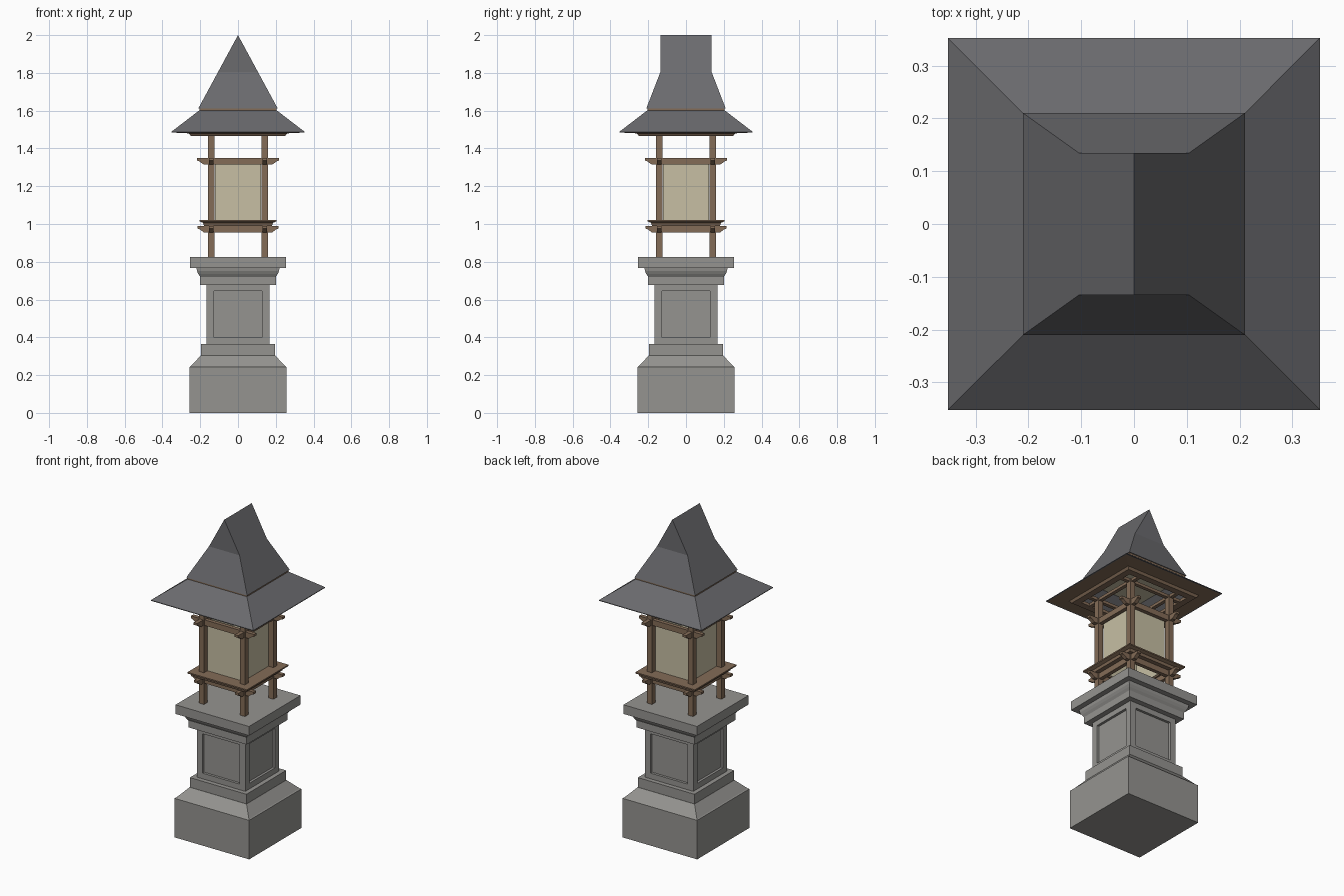
import bpy, bmesh
from math import pi
from mathutils import Matrix, Vector

cube = bpy.data.objects.get("Cube")
if cube:
    bpy.data.objects.remove(cube, do_unlink=True)


def material(name, r, g, b):
    m = bpy.data.materials.new(name)
    m.use_nodes = True
    m.diffuse_color = (r, g, b, 1)
    bsdf = next(n for n in m.node_tree.nodes if n.type == 'BSDF_PRINCIPLED')
    bsdf.inputs["Base Color"].default_value = (r, g, b, 1)
    return m


stone = material("stone", 0.30, 0.295, 0.28)
slate = material("roof slate", 0.145, 0.145, 0.155)
wood = material("brown wood", 0.23, 0.15, 0.095)
paper = material("cream paper", 0.57, 0.52, 0.37)


def finish(bm, name, mat, recalc=True):
    if recalc:
        bmesh.ops.recalc_face_normals(bm, faces=bm.faces)
    mesh = bpy.data.meshes.new(name)
    bm.to_mesh(mesh)
    bm.free()
    mesh.materials.append(mat)
    ob = bpy.data.objects.new(name, mesh)
    bpy.context.collection.objects.link(ob)
    return ob


def square_loft(name, mat, profile, closed=False):
    """Sweep (half width, height) points around a square; closed makes a frame."""
    bm = bmesh.new()
    rings = [[bm.verts.new((sx * h, sy * h, z))
              for sx, sy in ((-1, -1), (1, -1), (1, 1), (-1, 1))]
             for h, z in profile]
    pairs = list(zip(rings, rings[1:]))
    if closed:
        pairs.append((rings[-1], rings[0]))
    else:
        bm.faces.new(rings[0][::-1])
        bm.faces.new(rings[-1])
    for a, b in pairs:
        for i in range(4):
            j = (i + 1) % 4
            bm.faces.new((a[i], a[j], b[j], b[i]))
    return finish(bm, name, mat)


def box(name, mat, center, size):
    bm = bmesh.new()
    bmesh.ops.create_cube(bm, size=1)
    bmesh.ops.scale(bm, vec=size, verts=bm.verts)
    bmesh.ops.translate(bm, vec=center, verts=bm.verts)
    return finish(bm, name, mat)


def shaped_beam(name, outline, width, offset, turn):
    """Extrude a mirrored half outline (distance, height) into a beam."""
    bm = bmesh.new()
    points = outline + [(-x, z) for x, z in reversed(outline)]
    face = bm.faces.new([bm.verts.new((x, offset - width / 2, z)) for x, z in points])
    out = bmesh.ops.extrude_face_region(bm, geom=[face])
    moved = [v for v in out["geom"] if isinstance(v, bmesh.types.BMVert)]
    bmesh.ops.translate(bm, vec=(0, width, 0), verts=moved)
    bmesh.ops.rotate(bm, matrix=Matrix.Rotation(turn, 3, 'Z'), verts=bm.verts)
    return finish(bm, name, wood)


# Stone pedestal
square_loft("pedestal_base", stone, [(0.257, 0), (0.257, 0.243), (0.25, 0.247), (0.196, 0.305)])
square_loft("pedestal_plinth", stone, [(0.195, 0.30), (0.195, 0.365)])
shaft = square_loft("pedestal_shaft", stone, [(0.167, 0.36), (0.167, 0.685)])
bm = bmesh.new()
bm.from_mesh(shaft.data)
sides = [f for f in bm.faces if abs(f.normal.z) < 0.5]
bmesh.ops.inset_individual(bm, faces=sides, thickness=0.04, use_even_offset=True)
bmesh.ops.inset_individual(bm, faces=sides, thickness=0.0005, depth=-0.015)
bm.to_mesh(shaft.data)
bm.free()
square_loft("pedestal_neck", stone, [(0.20, 0.678), (0.20, 0.72)])
square_loft("pedestal_moulding", stone,
            [(0.20, 0.72), (0.21, 0.735), (0.217, 0.75), (0.22, 0.77)])
square_loft("pedestal_cap", stone, [(0.253, 0.768), (0.253, 0.825)])

# Timber posts
POST = 0.141
for sx in (-1, 1):
    for sy in (-1, 1):
        box("post", wood, (sx * POST, sy * POST, 1.15), (0.034, 0.034, 0.66))

# Crossing beams with stepped ends, and tie beams under the eaves
for name, top, reach in (("lower_beam", 0.99, 0.215), ("upper_beam", 1.35, 0.217)):
    outline = [(reach, top), (reach, top - 0.014), (reach - 0.012, top - 0.018),
               (reach - 0.02, top - 0.024), (reach - 0.035, top - 0.035)]
    for turn in (0, pi / 2):
        for side in (-1, 1):
            shaped_beam(name, outline, 0.024, side * POST, turn)
tie = [(0.24, 1.484), (0.24, 1.476), (0.225, 1.466)]
for turn in (0, pi / 2):
    for side in (-1, 1):
        shaped_beam("tie_beam", tie, 0.022, side * POST, turn)

# Platform frame around the lantern
square_loft("platform_frame", wood,
            [(0.12, 1.022), (0.205, 1.022), (0.205, 1.014), (0.185, 1.006),
             (0.18, 0.99), (0.12, 0.99)], closed=True)

# Paper lantern panels
square_loft("lantern_panels", paper,
            [(0.123, 1.0), (0.123, 1.33), (0.117, 1.33), (0.117, 1.0)], closed=True)

# Eaves: wooden soffit, slate skirt, trim and ceiling
square_loft("eaves_soffit", wood,
            [(0.346, 1.484), (0.26, 1.480), (0.25, 1.466), (0.21, 1.466),
             (0.21, 1.484), (0.26, 1.488)], closed=True)
square_loft("lower_roof", slate,
            [(0.353, 1.484), (0.353, 1.488), (0.203, 1.603), (0.195, 1.598), (0.32, 1.492)],
            closed=True)
square_loft("roof_trim", wood, [(0.205, 1.602), (0.205, 1.612)])
square_loft("ceiling", paper, [(0.20, 1.597), (0.20, 1.602)])

# Upper roof with hipped skirt and gable ends
bm = bmesh.new()
corners = ((-1, -1), (1, -1), (1, 1), (-1, 1))
low = [bm.verts.new((x * 0.21, y * 0.21, 1.612)) for x, y in corners]
mid = [bm.verts.new((x * 0.105, y * 0.135, 1.806)) for x, y in corners]
front, back = [bm.verts.new((0, y, 2.0)) for y in (-0.135, 0.135)]
bm.faces.new(low[::-1])
for i in range(4):
    j = (i + 1) % 4
    bm.faces.new((low[i], low[j], mid[j], mid[i]))
bm.faces.new((mid[0], mid[1], front))
bm.faces.new((mid[2], mid[3], back))
bm.faces.new((mid[1], mid[2], back, front))
bm.faces.new((mid[3], mid[0], front, back))
finish(bm, "upper_roof", slate)
